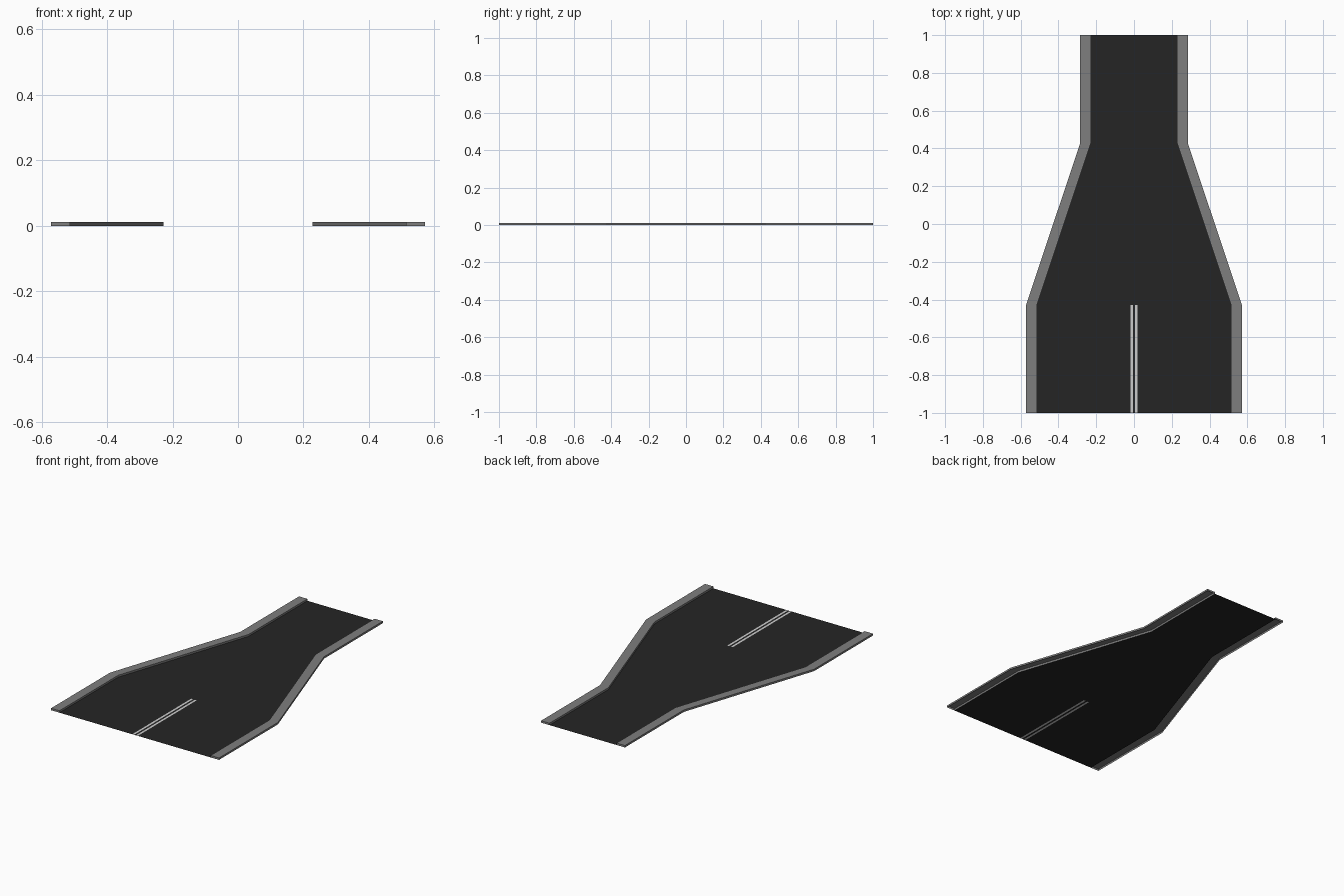
import bpy, bmesh

if "Cube" in bpy.data.objects:
    bpy.data.objects.remove(bpy.data.objects["Cube"])

W, H = 0.057, 0.012          # kerb width and height
WIDE, NARROW = 0.514, 0.228  # half widths of the roadway
Y0, Y1 = -0.428, 0.428       # start and end of the taper
S0, S1 = 0.006, 0.019        # centre stripe, inner and outer x


def material(name, v):
    m = bpy.data.materials.new(name)
    m.diffuse_color = (v, v, v, 1)
    m.use_nodes = True
    m.node_tree.nodes["Principled BSDF"].inputs["Base Color"].default_value = m.diffuse_color
    return m


def half(y):
    t = min(1, max(0, (y - Y0) / (Y1 - Y0)))
    return WIDE + (NARROW - WIDE) * t


def mesh_object(name, polys, mat):
    bm = bmesh.new()
    for p in polys:
        bm.faces.new([bm.verts.new(v) for v in p])
    bmesh.ops.remove_doubles(bm, verts=bm.verts, dist=1e-5)
    me = bpy.data.meshes.new(name)
    bm.to_mesh(me)
    bm.free()
    me.materials.append(mat)
    ob = bpy.data.objects.new(name, me)
    bpy.context.collection.objects.link(ob)
    return ob


def rect(xa, xb, ya, yb):
    return [(xa, ya, 0), (xb, ya, 0), (xb, yb, 0), (xa, yb, 0)]


asphalt = material("asphalt", 0.018)
concrete = material("concrete", 0.21)
paint = material("paint", 0.6)

# Road surface, with slots left for the painted stripes
road = [rect(-WIDE, -S1, -1, Y0), rect(-S0, S0, -1, Y0), rect(S1, WIDE, -1, Y0),
        [(-WIDE, Y0, 0), (WIDE, Y0, 0), (NARROW, Y1, 0), (-NARROW, Y1, 0)],
        rect(-NARROW, NARROW, Y1, 1)]
mesh_object("road_surface", road, asphalt)

# Double centre line
mesh_object("centre_stripes", [rect(-S1, -S0, -1, Y0), rect(S0, S1, -1, Y0)], paint)

# Kerb stones: 5 + 8 + 5 segments, open underneath, mirrored to both sides
ys = [-1 + (Y0 + 1) * i / 5 for i in range(5)]
ys += [Y0 + (Y1 - Y0) * i / 8 for i in range(8)]
ys += [Y1 + (1 - Y1) * i / 5 for i in range(6)]


def section(y):
    a, b = half(y), half(y) + W
    return [(a, y, 0), (a, y, H), (b, y, H), (b, y, 0)]


kerb = [section(-1)[::-1], section(1)]
for ya, yb in zip(ys, ys[1:]):
    p, q = section(ya), section(yb)
    kerb += [[p[i], p[i + 1], q[i + 1], q[i]] for i in range(3)]
ob = mesh_object("kerbs", kerb, concrete)
bm = bmesh.new()
bm.from_mesh(ob.data)
bmesh.ops.recalc_face_normals(bm, faces=bm.faces)
bm.faces.ensure_lookup_table()
if sum(f.normal.z for f in bm.faces) < 0:
    bmesh.ops.reverse_faces(bm, faces=bm.faces)
bm.to_mesh(ob.data)
bm.free()
mod = ob.modifiers.new("both_sides", "MIRROR")
mod.use_mirror_merge = False
